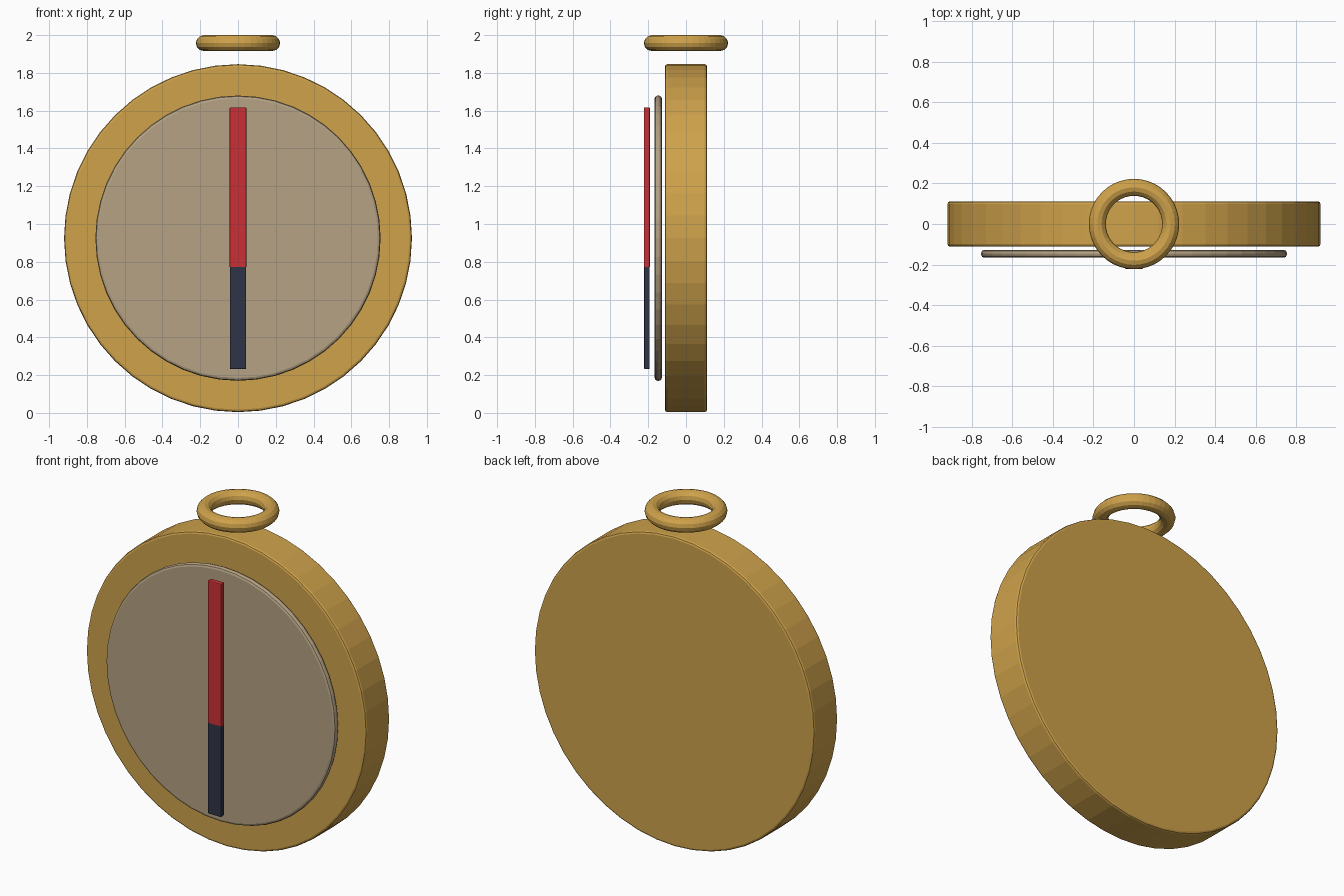
import bpy
from math import radians

if "Cube" in bpy.data.objects:
    bpy.data.objects.remove(bpy.data.objects["Cube"])

CENTRE_Z = 0.925


def material(name, rgb):
    m = bpy.data.materials.new(name)
    m.diffuse_color = (*rgb, 1)
    m.use_nodes = True
    m.node_tree.nodes["Principled BSDF"].inputs["Base Color"].default_value = m.diffuse_color
    return m


brass = material("brass", (0.62, 0.36, 0.07))
cream = material("dial_tan", (0.46, 0.36, 0.23))
red = material("needle_red", (0.60, 0.03, 0.035))
dark = material("needle_dark", (0.03, 0.033, 0.06))


def finish(name, mat, bevel=0, segments=2):
    ob = bpy.context.object
    ob.name = name
    ob.data.materials.append(mat)
    bpy.ops.object.transform_apply(location=False, rotation=True, scale=True)
    if bevel:
        b = ob.modifiers.new("rounded_edges", 'BEVEL')
        b.width = bevel
        b.segments = segments
        b.limit_method = 'ANGLE'
        b.angle_limit = radians(40)
    return ob


def disc(name, radius, y, depth, mat, bevel):
    bpy.ops.mesh.primitive_cylinder_add(vertices=48, radius=radius, depth=depth,
                                        location=(0, y, CENTRE_Z),
                                        rotation=(radians(90), 0, 0))
    return finish(name, mat, bevel)


def needle(name, side, shrink, mat):
    bpy.ops.mesh.primitive_cube_add(size=1, location=(0, -0.207, CENTRE_Z + side * 0.268))
    bpy.context.object.scale = (0.088 - shrink, 0.031 - shrink, 0.85)
    return finish(name, mat, 0.005, 2)


# Round case and the raised dial in front of it
disc("case", 0.921, 0, 0.224, brass, 0.013)
disc("dial", 0.755, -0.147, 0.038, cream, 0.015)

# Two overlapping needle halves
needle("needle_north", 1, 0, red)
needle("needle_south", -1, 0.001, dark)

# Hanging ring lying flat above the case
bpy.ops.mesh.primitive_torus_add(major_radius=0.181, minor_radius=0.042,
                                 major_segments=40, minor_segments=12,
                                 location=(0, 0, 1.958))
finish("hanging_ring", brass)
